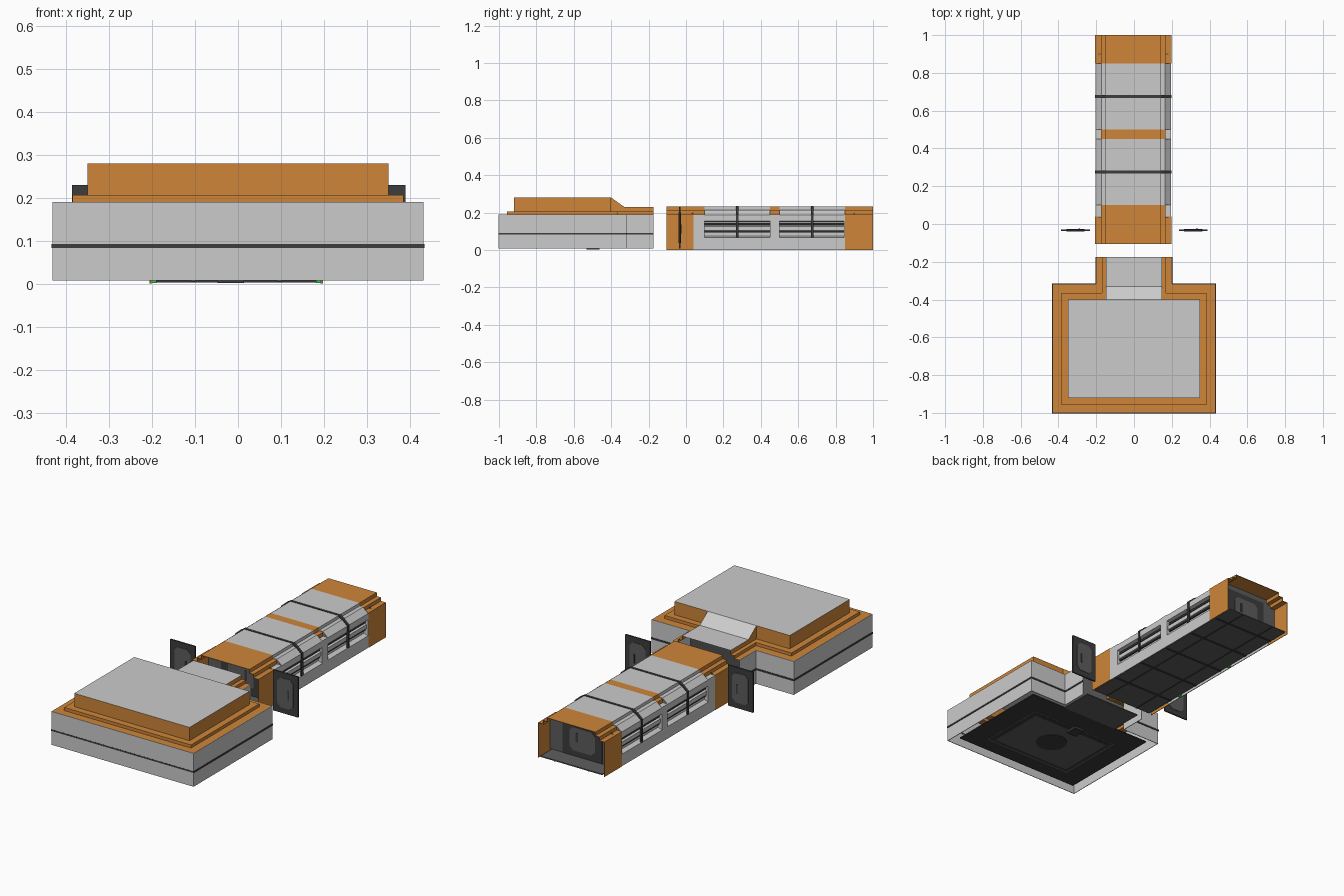
import bpy, bmesh, math

if "Cube" in bpy.data.objects:
    bpy.data.objects.remove(bpy.data.objects["Cube"])

CX = -0.004  # corridor centre line


def material(name, rgb):
    m = bpy.data.materials.new(name)
    m.diffuse_color = (*rgb, 1)
    m.use_nodes = True
    m.node_tree.nodes["Principled BSDF"].inputs["Base Color"].default_value = m.diffuse_color
    return m


ORANGE = material("orange", (0.62, 0.24, 0.04))
DARK = material("dark", (0.045, 0.045, 0.045))
MID = material("mid_grey", (0.11, 0.11, 0.11))
GREEN = material("green", (0.03, 0.65, 0.05))


def finish(name, bm, mat=None, thick=0):
    me = bpy.data.meshes.new(name)
    bmesh.ops.recalc_face_normals(bm, faces=bm.faces)
    bm.to_mesh(me)
    bm.free()
    ob = bpy.data.objects.new(name, me)
    bpy.context.collection.objects.link(ob)
    if mat:
        me.materials.append(mat)
    if thick:
        s = ob.modifiers.new("thickness", 'SOLIDIFY')
        s.thickness, s.offset, s.use_even_offset = thick, 0, True
    return ob


def loft(name, rows, mat=None, thick=0):
    bm = bmesh.new()
    vs = [[bm.verts.new(p) for p in r] for r in rows]
    for a, b in zip(vs, vs[1:]):
        for i in range(len(a) - 1):
            bm.faces.new((a[i], a[i + 1], b[i + 1], b[i]))
    return finish(name, bm, mat, thick)


def box(name, x, y, z, mat=None):
    bm = bmesh.new()
    bmesh.ops.create_cube(bm, size=1)
    for v in bm.verts:
        v.co = [r[0] if c < 0 else r[1] for c, r in zip(v.co, (x, y, z))]
    return finish(name, bm, mat)


def prism(name, pts, y0, y1, mat=None):
    bm = bmesh.new()
    f = bm.faces.new([bm.verts.new((x, y0, z)) for x, z in pts])
    ext = bmesh.ops.extrude_face_region(bm, geom=[f])
    for v in ext['geom']:
        if isinstance(v, bmesh.types.BMVert):
            v.co.y = y1
    return finish(name, bm, mat)


# ---------------- room: stepped T-shaped shell ----------------
def outline(hw, nk, yf, ysh, z, z_neck=None, slope=-0.33):
    zn = z if z_neck is None else z_neck
    half = [(nk, -0.175, zn), (nk, slope, zn), (nk, ysh, z), (hw, ysh, z), (hw, yf, z)]
    return half + [(-x, y, h) for x, y, h in reversed(half)]


A = (0.43, 0.20, -1.0, -0.32)
B = (0.385, 0.17, -0.957, -0.365)
C = (0.35, 0.148, -0.92, -0.40)
loft("room_walls", [outline(*A, 0.007, slope=-0.31), outline(*A, 0.19, slope=-0.31)], None, 0.003)
loft("room_cornice", [outline(*A, 0.19, slope=-0.31), outline(*B, 0.19), outline(*B, 0.207),
                      outline(*C, 0.207), outline(*C, 0.28, 0.23)], ORANGE)
band = (0.4325, 0.2025, -1.0, -0.3175)
loft("room_wall_band", [outline(*band, 0.083, slope=-0.31), outline(*band, 0.092, slope=-0.31)], DARK, 0.004)

bm = bmesh.new()
bm.faces.new([bm.verts.new((x, y, 0.28)) for x, y in
              ((0.35, -0.92), (0.35, -0.40), (-0.35, -0.40), (-0.35, -0.92))])
finish("room_ceiling", bm)
loft("neck_ceiling", [[(x, -0.40, 0.28), (x, -0.33, 0.23), (x, -0.175, 0.23)] for x in (-0.148, 0.148)])

# room floor with framed inset, disc and small fitting
box("room_floor", (-0.385, 0.385), (-0.955, -0.36), (0.018, 0.024), DARK)
box("neck_floor", (-0.17, 0.17), (-0.36, -0.175), (0.018, 0.024), MID)
box("floor_inset_border", (-0.27, 0.27), (-0.87, -0.48), (0.016, 0.019), MID)
box("floor_inset_gap", (-0.26, 0.26), (-0.86, -0.49), (0.015, 0.018), DARK)
box("floor_inset_panel", (-0.24, 0.24), (-0.84, -0.51), (0.013, 0.017), MID)
ring = [i * math.tau / 32 for i in range(32)]
bm = bmesh.new()
bmesh.ops.create_cone(bm, cap_ends=True, segments=32, radius1=0.08, radius2=0.08, depth=0.006)
bmesh.ops.translate(bm, verts=bm.verts, vec=(0, -0.67, 0.013))
finish("floor_disc", bm, DARK)
box("floor_fitting", (-0.048, 0.014), (-0.532, -0.462), (0.002, 0.014), DARK)

# ---------------- corridor ----------------
ROOF = [(0.17, 0.19), (0.17, 0.21), (0.145, 0.21), (0.145, 0.23)]
FULL = [(0.2, 0.0), (0.2, 0.19)] + ROOF
BAY = [(0.2, 0.065), (0.176, 0.075), (0.176, 0.10), (0.19, 0.105), (0.19, 0.125), (0.176, 0.13),
       (0.176, 0.15), (0.198, 0.155), (0.198, 0.187), (0.168, 0.213), (0.145, 0.213), (0.145, 0.23)]
RIB = [(0.199, 0.065), (0.199, 0.19), (0.169, 0.216), (0.147, 0.23)]


def strip(name, half, y0, y1, mat=None, thick=0.003):
    path = [(CX + x, z) for x, z in half] + [(CX - x, z) for x, z in reversed(half)]
    return loft(name, [[(x, y, z) for x, z in path] for y in (y0, y1)], mat, thick)


def both(name, x, y, z, mat=None):
    for s, side in ((1, "right"), (-1, "left")):
        box(f"{name}_{side}", sorted((CX + s * x[0], CX + s * x[1])), y, z, mat)


strip("corridor_front_portal", FULL, -0.105, 0.04, ORANGE)
strip("corridor_back_portal", FULL, 0.85, 1.0, ORANGE)
strip("roof_front_band", ROOF, 0.04, 0.10, ORANGE)
strip("roof_middle_band", ROOF, 0.45, 0.50, ORANGE)
both("lower_wall", (0.196, 0.2), (0.04, 0.85), (0, 0.066))
for n, ys in (("front_post", (0.04, 0.10)), ("middle_post", (0.45, 0.50)), ("back_jamb", (0.846, 0.85))):
    both(n, (0.165, 0.2), ys, (0.065, 0.19))
for i, (y0, y1) in enumerate(((0.10, 0.45), (0.50, 0.85))):
    ym = (y0 + y1) / 2
    strip(f"bay_panels_{i}", BAY, y0, y1)
    strip(f"bay_rib_{i}", RIB, ym - 0.007, ym + 0.007, DARK, 0.008)
    both(f"bay_lower_pipe_{i}", (0.176, 0.186), (y0, y1), (0.094, 0.103), DARK)
    both(f"bay_upper_pipe_{i}", (0.176, 0.186), (y0, y1), (0.134, 0.144), DARK)
    both(f"floor_light_{i}", (0.186, 0.196), (y0 + 0.03, y0 + 0.05), (0.002, 0.014), GREEN)

# corridor floor with seams
box("corridor_floor", (CX - 0.187, CX + 0.187), (-0.105, 1.0), (0.006, 0.012), MID)
for x in (-0.1, 0.1):
    box("floor_long_seam", (CX + x - 0.004, CX + x + 0.004), (-0.105, 1.0), (0.004, 0.007), DARK)
for y in (0.07, 0.275, 0.475, 0.68, 0.88):
    box("floor_cross_seam", (CX - 0.187, CX + 0.187), (y - 0.006, y + 0.006), (0.003, 0.007), DARK)


# ---------------- doors ----------------
def octagon(cx, z0, z1, w, c):
    h = w / 2
    return [(cx - h + c, z0), (cx + h - c, z0), (cx + h, z0 + c), (cx + h, z1 - c),
            (cx + h - c, z1), (cx - h + c, z1), (cx - h, z1 - c), (cx - h, z0 + c)]


def door(name, cx, y, w, z0, z1):
    box(name + "_frame", (cx - w / 2, cx + w / 2), (y - 0.004, y + 0.004), (z0, z1), DARK)
    prism(name + "_panel", octagon(cx, z0 + 0.03, z1 - 0.03, w * 0.64, 0.02), y - 0.006, y + 0.006, MID)
    box(name + "_handle", (cx + w * 0.1, cx + w * 0.16), (y - 0.008, y + 0.008),
        (z0 + 0.08, z0 + 0.13), DARK)


door("right_door", 0.314, -0.033, 0.152, 0.007, 0.23)
door("left_door", -0.31, -0.033, 0.152, 0.007, 0.23)
for n, y in (("front_end", 0.035), ("back_end", 0.9)):
    wall = [(CX + x, z) for x, z in [(0.197, 0.012), (0.197, 0.188), (0.142, 0.208), (0.142, 0.227),
                                     (-0.142, 0.227), (-0.142, 0.208), (-0.197, 0.188), (-0.197, 0.012)]]
    prism(n + "_bulkhead", wall, y - 0.002, y + 0.002, MID)
    door(n + "_door", CX, y, 0.24, 0.012, 0.2)
